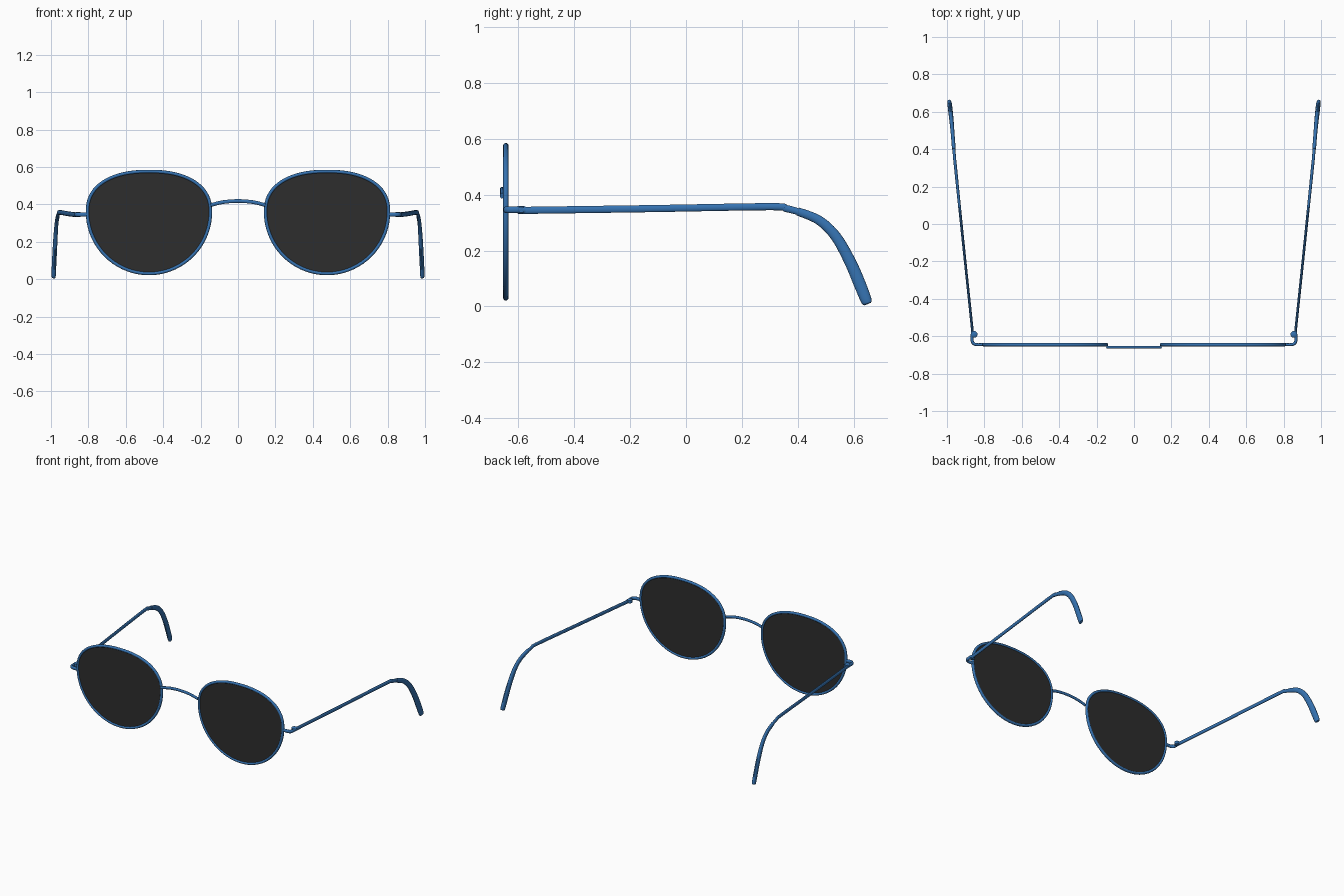
import bpy, bmesh, math
from mathutils import Vector

if "Cube" in bpy.data.objects:
    bpy.data.objects.remove(bpy.data.objects["Cube"])


def material(name, rgb):
    m = bpy.data.materials.new(name)
    m.diffuse_color = (*rgb, 1)
    m.use_nodes = True
    m.node_tree.nodes["Principled BSDF"].inputs["Base Color"].default_value = m.diffuse_color
    return m


BLUE = material("blue frame", (0.036, 0.17, 0.44))
DARK = material("dark lens", (0.026, 0.026, 0.026))


def finish(name, bm, mat, mirror=True):
    bmesh.ops.recalc_face_normals(bm, faces=bm.faces)
    me = bpy.data.meshes.new(name)
    bm.to_mesh(me)
    bm.free()
    me.materials.append(mat)
    ob = bpy.data.objects.new(name, me)
    bpy.context.collection.objects.link(ob)
    if mirror:
        ob.modifiers.new("mirror", 'MIRROR').use_mirror_merge = False
    bpy.ops.object.select_all(action='DESELECT')
    ob.select_set(True)
    bpy.context.view_layer.objects.active = ob
    bpy.ops.object.shade_smooth_by_angle(angle=math.radians(40))
    return ob


def smooth(rows, n=6):
    """Catmull-Rom through rows of (x, y, z, side radius, normal radius)."""
    rows = [Vector(r) for r in rows]
    out = []
    for i in range(len(rows) - 1):
        a, b, c, d = (rows[max(i - 1, 0)], rows[i], rows[i + 1],
                      rows[min(i + 2, len(rows) - 1)])
        for k in range(n):
            t = k / n
            out.append(b + (c - a) * (t / 2)
                       + (2 * a - 5 * b + 4 * c - d) * (t * t / 2)
                       + (3 * b - a - 3 * c + d) * (t ** 3 / 2))
    return out + [rows[-1]]


def sweep(name, rows, mat, ref=(0, 0, 1), cyclic=False, mirror=True, sides=14):
    """Sweep an ellipse along the rows."""
    bm = bmesh.new()
    pts = [Vector(r[:3]) for r in rows]
    n = len(pts)
    rings = []
    for i, r in enumerate(rows):
        a = pts[i - 1] if cyclic or i else pts[0]
        b = pts[(i + 1) % n] if cyclic or i < n - 1 else pts[-1]
        t = (b - a).normalized()
        side = t.cross(Vector(ref)).normalized()
        up = side.cross(t)
        angles = [2 * math.pi * k / sides for k in range(sides)]
        rings.append([bm.verts.new(pts[i] + side * r[3] * math.cos(q)
                                   + up * r[4] * math.sin(q)) for q in angles])
    for i in range(n if cyclic else n - 1):
        p, q = rings[i], rings[(i + 1) % n]
        for k in range(sides):
            j = (k + 1) % sides
            bm.faces.new((p[k], p[j], q[j], q[k]))
    if not cyclic:
        bm.faces.new(rings[0])
        bm.faces.new(rings[-1])
    return finish(name, bm, mat, mirror)


def lens_outline(inset, n=72):
    """Rounded eye shape: squarish upper half, elliptical lower half."""
    pts = []
    for i in range(n):
        q = 2 * math.pi * i / n
        c, s = math.cos(q), math.sin(q)
        e, h = (2 / 2.3, 0.224) if s > 0 else (1.0, 0.340)
        x = math.copysign(abs(c) ** e, c) * (0.338 - inset)
        z = math.copysign(abs(s) ** e, s) * (h - inset)
        pts.append((0.476 + x, 0.361 + z))
    return pts


# Rims
sweep("rim", [(x, -0.645, z, 0.009, 0.0095) for x, z in lens_outline(0.009)],
      BLUE, ref=(0, 1, 0), cyclic=True, sides=12)

# Lenses
bm = bmesh.new()
front = bm.faces.new([bm.verts.new((x, -0.649, z)) for x, z in lens_outline(0.01)])
back = bmesh.ops.extrude_face_region(bm, geom=[front], use_keep_orig=True)
bmesh.ops.translate(bm, vec=(0, 0.008, 0),
                    verts=[v for v in back["geom"] if isinstance(v, bmesh.types.BMVert)])
finish("lens", bm, DARK)

# Bridge
sweep("bridge", smooth([(x, -0.659, z, 0.007, 0.010) for x, z in
                        [(-0.146, 0.396), (-0.08, 0.412), (0, 0.418),
                         (0.08, 0.412), (0.146, 0.396)]]), BLUE, mirror=False)

# End pieces curving back from the rims
sweep("end_piece", smooth([(x, y, 0.346, 0.008, 0.012) for x, y in
                           [(0.805, -0.645), (0.842, -0.645), (0.86, -0.637),
                            (0.866, -0.618), (0.864, -0.575)]]), BLUE)

# Hinges
sweep("hinge", [(0.855, -0.590, z, r, r) for z, r in
                [(0.333, 0.012), (0.337, 0.018), (0.355, 0.018), (0.359, 0.012)]],
      BLUE, ref=(0, 1, 0), sides=18)

# Temple arms
sweep("temple_arm", smooth([(0.862, -0.59, 0.344, 0.007, 0.012),
                            (0.865, -0.56, 0.344, 0.007, 0.013),
                            (0.910, -0.13, 0.350, 0.007, 0.013),
                            (0.954, 0.30, 0.357, 0.008, 0.013),
                            (0.960, 0.36, 0.350, 0.008, 0.013),
                            (0.964, 0.42, 0.334, 0.008, 0.012)]), BLUE)

# Ear tips, thicker toward the end
sweep("ear_tip", smooth([(0.963, 0.400, 0.340, 0.010, 0.015),
                         (0.969, 0.475, 0.309, 0.010, 0.017),
                         (0.974, 0.535, 0.252, 0.011, 0.019),
                         (0.979, 0.585, 0.165, 0.012, 0.021),
                         (0.983, 0.620, 0.085, 0.012, 0.022),
                         (0.986, 0.645, 0.022, 0.012, 0.020),
                         (0.987, 0.650, 0.009, 0.008, 0.014)]), BLUE)
